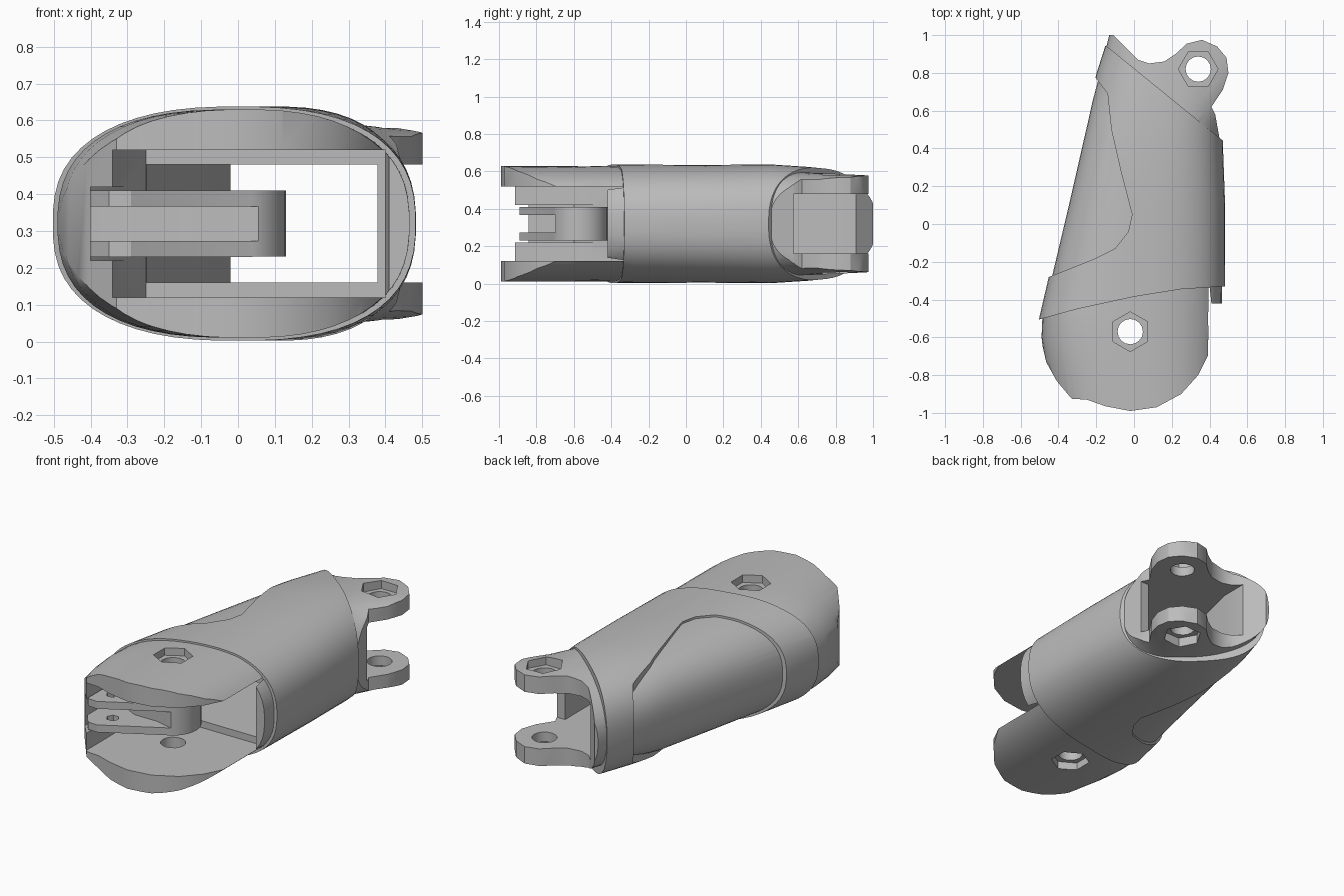
import bpy, bmesh, math

if "Cube" in bpy.data.objects:
    bpy.data.objects.remove(bpy.data.objects["Cube"], do_unlink=True)

MID = 0.32  # height of the mirror plane between top and bottom

grey = bpy.data.materials.new("plain_grey")
grey.use_nodes = True
colour = (0.5, 0.5, 0.5, 1)
grey.diffuse_color = colour
grey.node_tree.nodes["Principled BSDF"].inputs["Base Color"].default_value = colour


def make(name, bm):
    mesh = bpy.data.meshes.new(name)
    bm.to_mesh(mesh)
    bm.free()
    mesh.materials.append(grey)
    ob = bpy.data.objects.new(name, mesh)
    bpy.context.collection.objects.link(ob)
    return ob


def prism(name, outline, z0, z1):
    """Anticlockwise plan outline pulled up from z0 to z1."""
    bm = bmesh.new()
    low = [bm.verts.new((x, y, z0)) for x, y in outline]
    high = [bm.verts.new((x, y, z1)) for x, y in outline]
    bm.faces.new(low[::-1])
    bm.faces.new(high)
    n = len(outline)
    for i in range(n):
        j = (i + 1) % n
        bm.faces.new((low[i], low[j], high[j], high[i]))
    return make(name, bm)


def circle(x, y, r, n, turn=0.0):
    return [(x + r * math.cos(turn + math.tau * i / n),
             y + r * math.sin(turn + math.tau * i / n)) for i in range(n)]


def loft(name, stations, n=56, power=2.5):
    """Rounded sections given as (y, left edge, right edge, half height)."""
    bm = bmesh.new()
    rings = []
    for y, x0, x1, half in stations:
        ring = []
        for i in range(n):
            a = math.tau * (i + 0.5) / n
            c, s = math.cos(a), math.sin(a)
            px = math.copysign(abs(c) ** (2 / power), c)
            pz = math.copysign(abs(s) ** (2 / power), s)
            ring.append(bm.verts.new(((x0 + x1) / 2 + px * (x1 - x0) / 2, y, MID + pz * half)))
        rings.append(ring)
    for a, b in zip(rings, rings[1:]):
        for i in range(n):
            j = (i + 1) % n
            bm.faces.new((a[i], b[i], b[j], a[j]))
    bm.faces.new(rings[0])
    bm.faces.new(rings[-1][::-1])
    return make(name, bm)


def combine(ob, other, operation):
    mod = ob.modifiers.new("cut", "BOOLEAN")
    mod.operation = operation
    mod.solver = "EXACT"
    mod.object = other
    dg = bpy.context.evaluated_depsgraph_get()
    dg.update()
    mesh = bpy.data.meshes.new_from_object(ob.evaluated_get(dg))
    ob.modifiers.clear()
    ob.data = mesh
    bpy.data.objects.remove(other, do_unlink=True)


# Slim core, trimmed in plan to the front cheeks and the rear lugs
core = loft("finger_shell", [
    (-1.05, -0.4, 0.45, 0.31), (-0.93, -0.43, 0.455, 0.31), (-0.73, -0.475, 0.462, 0.31),
    (-0.6, -0.49, 0.465, 0.31), (-0.48, -0.485, 0.465, 0.309),
    (-0.28, -0.435, 0.466, 0.306), (0.1, -0.345, 0.466, 0.303), (0.45, -0.265, 0.455, 0.295),
    (0.55, -0.242, 0.5, 0.284), (0.65, -0.22, 0.58, 0.274), (0.8, -0.18, 0.72, 0.268),
    (1.05, -0.12, 0.78, 0.255)])
lug = (0.34, 0.82)
pin = (-0.02, -0.57)
plan = [(-0.7, -0.55), (-0.49, -0.62), (-0.465, -0.73), (-0.41, -0.83), (-0.33, -0.925),
        (-0.25, -0.93), (-0.15, -0.965), (-0.02, -0.99), (0.12, -0.97),
        (0.25, -0.9), (0.34, -0.8), (0.4, -0.68), (0.415, -0.42), (0.7, -0.42), (0.7, 0.3),
        (0.455, 0.44), (0.43, 0.58), (0.41, 0.62), (0.47, 0.71), (0.5, 0.8), (0.49, 0.88),
        (0.44, 0.94), (0.36, 0.975), (0.28, 0.955), (0.22, 0.9), (0.16, 0.86), (0.08, 0.85),
        (0.02, 0.87), (-0.05, 0.94), (-0.11, 1.0), (-0.7, 1.0)]
combine(core, prism("plan_trim", plan, -1, 2), "INTERSECT")

# Raised sleeve, leaving out the recessed side panel
sleeve = loft("sleeve", [
    (-0.6, -0.505, 0.475, 0.318), (-0.5, -0.503, 0.48, 0.319), (-0.28, -0.452, 0.483, 0.317),
    (0.1, -0.362, 0.483, 0.315), (0.45, -0.28, 0.47, 0.318), (0.65, -0.235, 0.46, 0.305),
    (0.8, -0.198, 0.45, 0.29), (1.05, -0.118, 0.44, 0.275)])
band = [(-0.7, -0.55), (-0.5, -0.505), (-0.3, -0.45), (0, -0.385), (0.25, -0.345), (0.48, -0.33),
        (0.7, -0.325), (0.7, 0.25), (0.46, 0.45), (-0.13, 0.93), (-0.3, 1.04), (-0.4, 0.9),
        (-0.2, 0.77), (-0.14, 0.69), (-0.12, 0.5), (-0.07, 0.28), (-0.01, 0.05), (-0.03, -0.04),
        (-0.1, -0.13), (-0.2, -0.18), (-0.45, -0.28), (-0.7, -0.36)]
combine(sleeve, prism("band_trim", band, -1.1, 2.1), "INTERSECT")
combine(core, sleeve, "UNION")

# Front slot, relief for the arm, and the passage through to the rear fork
front_slot = [(-0.34, -1.2), (1, -1.2), (1, -0.421), (0.41, -0.421), (0.4, -0.33),
              (-0.25, -0.33), (-0.34, -0.55)]
relief = [(-0.4, -1.25), (0, -1.25), (0, -0.46), (-0.3, -0.46), (-0.4, -0.6)]
passage = [(-0.26, -0.4), (0.378, -0.4), (0.378, 0.575), (1.1, 0.575), (1.1, 1.3),
           (-0.02, 1.3), (-0.02, 0.75), (-0.18, 0.1)]
for outline, half in ((front_slot, 0.2), (relief, 0.1), (passage, 0.16)):
    combine(core, prism("void", outline, MID - half, MID + half), "DIFFERENCE")

# Pin holes with hexagonal recesses on both faces
for (x, y), turn, depth in ((pin, math.pi / 6, 0.265), (lug, 0, 0.215)):
    combine(core, prism("pin_hole", circle(x, y, 0.067, 16), -1, 2), "DIFFERENCE")
    hexagon = circle(x, y, 0.105, 6, turn)
    combine(core, prism("hex_recess", hexagon, MID + depth, 2), "DIFFERENCE")
    combine(core, prism("hex_recess", hexagon, -1, MID - depth), "DIFFERENCE")

# Forked arm reaching from the side wall to a ring round the front pin
arm = prism("forked_arm", [(-0.405, -0.81), (-0.35, -0.885), (-0.29, -0.89), (0.04, -0.705),
                           (-0.04, -0.435), (-0.41, -0.62)], MID - 0.09, MID + 0.09)
combine(arm, prism("ring", circle(*pin, 0.15, 32), MID - 0.0895, MID + 0.0895), "UNION")
combine(arm, prism("pin_hole", circle(*pin, 0.067, 16), 0, 1), "DIFFERENCE")
combine(arm, prism("cord_hole", circle(-0.27, -0.77, 0.035, 6), 0, 1), "DIFFERENCE")
fork_gap = [(-0.6, -1), (0.06, -1), (0.06, -0.7), (-0.05, -0.67), (-0.2, -0.67),
            (-0.28, -0.63), (-0.6, -0.63)]
combine(arm, prism("fork_gap", fork_gap, MID - 0.047, MID + 0.047), "DIFFERENCE")

for ob in (core, arm):
    bpy.ops.object.select_all(action="DESELECT")
    ob.select_set(True)
    bpy.context.view_layer.objects.active = ob
    bpy.ops.object.shade_smooth_by_angle(angle=math.radians(30))
